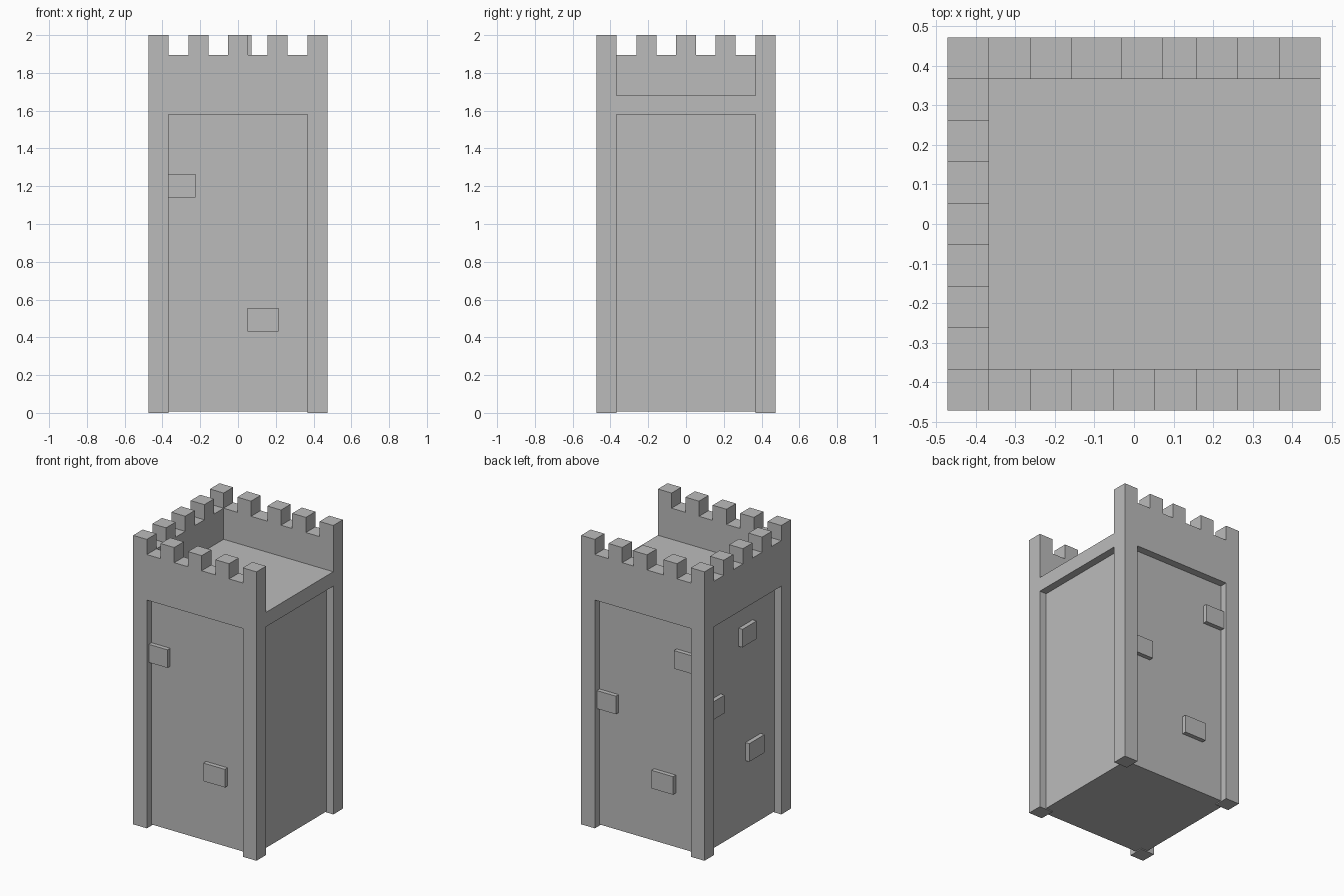
import bpy
import bmesh
from mathutils import Vector

cube = bpy.data.objects.get("Cube")
if cube:
    bpy.data.objects.remove(cube, do_unlink=True)

stone = bpy.data.materials.new("grey stone")
stone.use_nodes = True
GREY = (0.5, 0.5, 0.5, 1)
stone.diffuse_color = GREY
stone.node_tree.nodes["Principled BSDF"].inputs["Base Color"].default_value = GREY

HALF = 0.4725          # half width of the tower
POST = 0.3675          # inner edge of the corner posts and parapet
PANEL = 0.42           # plane of the recessed wall panels
DECK, SILL, TOP, PANEL_TOP = 1.68, 1.895, 2.0, 1.58
FAR = 0.7              # how far cutters reach outside
LIFT = 0.007           # panels stop just above the ground


def boxes_object(name, boxes):
    """One mesh object made of boxes given as (low corner, high corner)."""
    bm = bmesh.new()
    for low, high in boxes:
        low, high = Vector(low), Vector(high)
        verts = bmesh.ops.create_cube(bm, size=1)["verts"]
        for v in verts:
            v.co = (low + high) / 2 + v.co * (high - low)
    mesh = bpy.data.meshes.new(name)
    bm.to_mesh(mesh)
    bm.free()
    mesh.materials.append(stone)
    obj = bpy.data.objects.new(name, mesh)
    bpy.context.collection.objects.link(obj)
    return obj


def wall_box(side, a, b, near, far, z0, z1):
    """Box on one side: a..b along the wall, near..far outward from centre."""
    axis, sign = side
    out = sorted((near * sign, far * sign))
    if axis == "x":
        return (out[0], a, z0), (out[1], b, z1)
    return (a, out[0], z0), (b, out[1], z1)


FRONT, BACK, RIGHT, LEFT = ("y", -1), ("y", 1), ("x", -1), ("x", 1)

# Recessed wall panels, and the small gap under them
cuts = [wall_box(s, -POST, POST, PANEL, FAR, -0.5, PANEL_TOP)
        for s in (FRONT, BACK, RIGHT, LEFT)]
cuts.append(((-POST, -FAR, -0.4), (POST, FAR, LIFT)))
cuts.append(((-FAR, -POST, -0.3), (FAR, POST, LIFT)))

# Roof deck, open on the left side
cuts.append(((-POST, -POST, DECK), (FAR, POST, 2.5)))

# Gaps between battlements; the middle one on the back is set slightly off
step = 2 * HALF / 9
for side in (FRONT, BACK, RIGHT):
    for i in (1, 3, 5, 7):
        a = -HALF + i * step
        b = a + step
        if side == BACK and i == 3:
            b += 0.02
        if side == BACK and i == 5:
            a += 0.02
        cuts.append(wall_box(side, a, b, POST - 0.05, FAR, SILL, 2.4))

tower = boxes_object("tower", [((-HALF, -HALF, 0), (HALF, HALF, TOP))])
for n, cut in enumerate(cuts):
    cutter = boxes_object("cutter", [cut])
    cutter.hide_render = True
    mod = tower.modifiers.new("cut", "BOOLEAN")
    mod.operation = "DIFFERENCE"
    mod.solver = "EXACT"
    mod.object = cutter
    bpy.context.view_layer.objects.active = tower
    bpy.ops.object.modifier_apply(modifier=mod.name)
    bpy.data.objects.remove(cutter, do_unlink=True)

# Raised stones on the panels: side, start, end, bottom height
stones = [
    (FRONT, -POST, -0.225, 1.14),
    (FRONT, 0.05, 0.215, 0.43),
    (BACK, 0.222, POST, 0.82),
    (BACK, -POST, -0.222, 1.255),
    (BACK, -0.216, -0.05, 0.38),
    (RIGHT, -0.13, 0.025, 1.3),
    (RIGHT, -0.217, -0.05, 0.48),
    (RIGHT, 0.22, POST, 0.92),
]
boxes_object("raised_stones", [
    wall_box(side, a, b, PANEL, PANEL + 0.03, z, z + 0.125)
    for side, a, b, z in stones])
